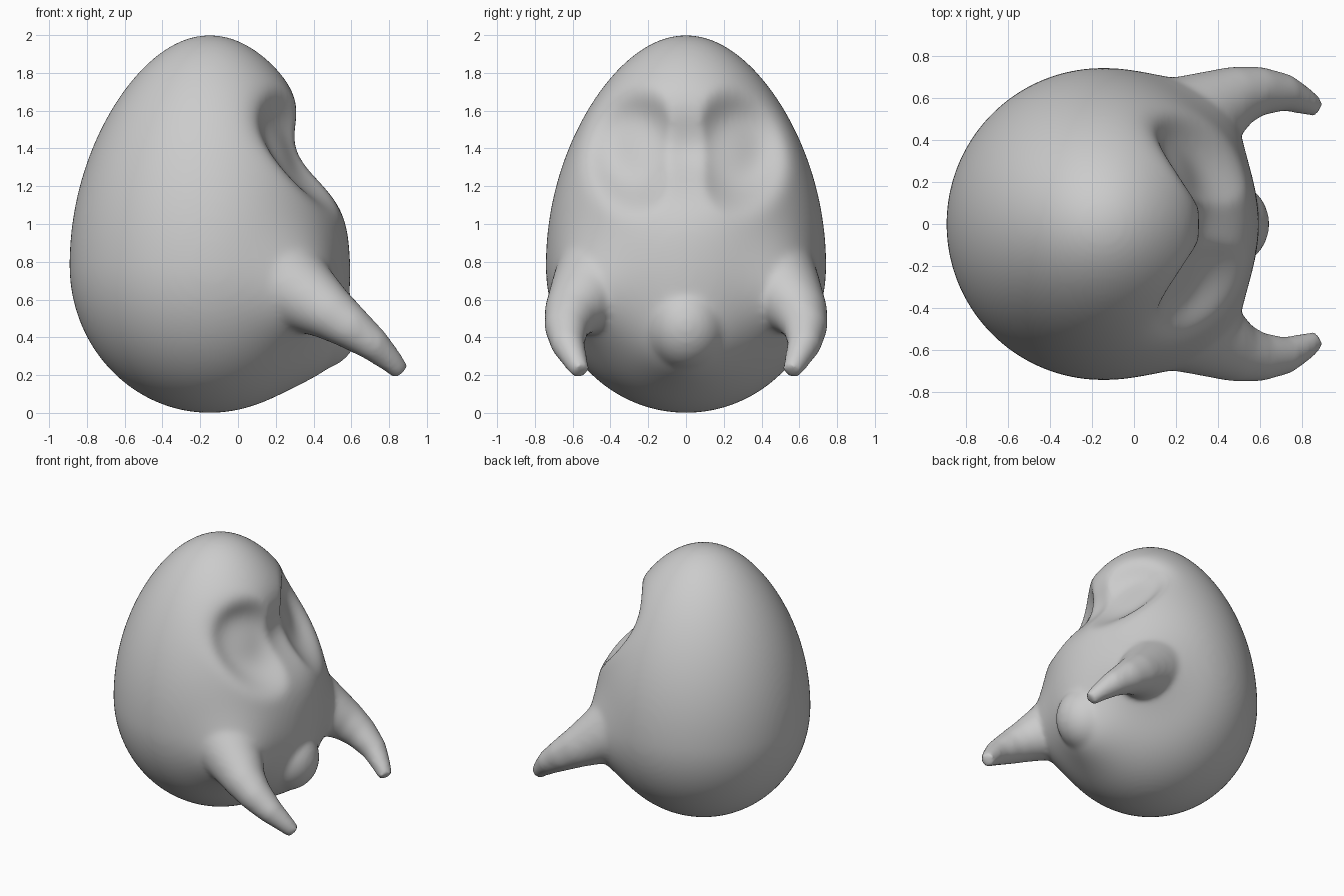
import bpy, bmesh, math
from mathutils import Vector

if "Cube" in bpy.data.objects:
    bpy.data.objects.remove(bpy.data.objects["Cube"])

R, WAIST, CX = 0.742, 0.78, -0.15   # egg radius, height of widest ring, egg axis


def bump(y, z, cy, cz, ry, rz, p):
    r2 = ((y - cy) / ry) ** 2 + ((z - cz) / rz) ** 2
    return math.exp(-r2 ** p)


# Soft swellings under the tusks and the snout: centre, push, reach
SWELLS = [((0.33, s * 0.54, 0.66), (0.085, s * 0.055, -0.055), 0.23) for s in (-1, 1)]
SWELLS.append(((0.42, 0, 0.38), (0.07, 0, -0.055), 0.22))


def add_egg(bm):
    # Egg shell with two eye sockets and a low bridge pressed into the face
    verts = bmesh.ops.create_uvsphere(bm, u_segments=128, v_segments=96, radius=1)["verts"]
    for v in verts:
        x, y, z = v.co
        slim = 1 - 0.11 * max(z, 0) ** 2
        z = WAIST + z * (1.22 if z > 0 else WAIST)
        x, y = CX + x * R * slim, y * R * slim
        co = Vector((x, y, z))
        if x > CX:
            sockets = sum(bump(y, z, s * 0.255, 1.39, 0.24, 0.27, 2) for s in (-1, 1))
            bridge = bump(y, z, 0, 1.38, 0.30, 0.22, 1)
            fade = min(1, (x - CX) / 0.25)
            co.x -= fade * max(0.185 * min(sockets, 1), 0.17 * bridge)
            for centre, push, reach in SWELLS:
                d = (Vector((x, y, z)) - Vector(centre)).length / reach
                co += Vector(push) * math.exp(-d * d)
        v.co = co


def add_horn(bm, side, sides=24):
    # Tapering curved tusk, flared where it grows out of the shell
    path = [((0.10, 0.36, 0.74), 0.33), ((0.25, 0.46, 0.69), 0.265),
            ((0.38, 0.55, 0.60), 0.19), ((0.50, 0.612, 0.52), 0.144),
            ((0.60, 0.633, 0.45), 0.118), ((0.72, 0.625, 0.360), 0.090),
            ((0.81, 0.585, 0.275), 0.066), ((0.865, 0.555, 0.215), 0.05)]
    pts = [Vector((p[0], p[1] * side, p[2])) for p, _ in path]
    rings = []
    for i, (_, r) in enumerate(path):
        t = (pts[min(i + 1, len(pts) - 1)] - pts[max(i - 1, 0)]).normalized()
        u = t.cross(Vector((0, 1, 0))).normalized()
        w = t.cross(u)
        rings.append([bm.verts.new(pts[i] + r * (math.cos(a) * u + math.sin(a) * w))
                      for a in (2 * math.pi * k / sides for k in range(sides))])
    faces = [bm.faces.new(rings[0]), bm.faces.new(rings[-1])]
    for a, b in zip(rings, rings[1:]):
        for k in range(sides):
            n = (k + 1) % sides
            faces.append(bm.faces.new((a[k], a[n], b[n], b[k])))
    bmesh.ops.recalc_face_normals(bm, faces=faces)


def add_mouth(bm):
    # Rounded snout between the tusks
    verts = bmesh.ops.create_uvsphere(bm, u_segments=32, v_segments=24, radius=1)["verts"]
    for v in verts:
        v.co = (0.41 + v.co.x * 0.235, v.co.y * 0.22, 0.465 + v.co.z * 0.24)


bm = bmesh.new()
add_egg(bm)
for s in (-1, 1):
    add_horn(bm, s)
add_mouth(bm)
mesh = bpy.data.meshes.new("tusked_egg_mask")
bm.to_mesh(mesh)
bm.free()
mask = bpy.data.objects.new("tusked_egg_mask", mesh)
bpy.context.collection.objects.link(mask)

# Fuse the parts into one skin and soften the joins
fuse = mask.modifiers.new("fuse", "REMESH")
fuse.mode = "VOXEL"
fuse.voxel_size = 0.016
fuse.use_smooth_shade = True
soften = mask.modifiers.new("soften", "SMOOTH")
soften.factor = 0.5
soften.iterations = 20
